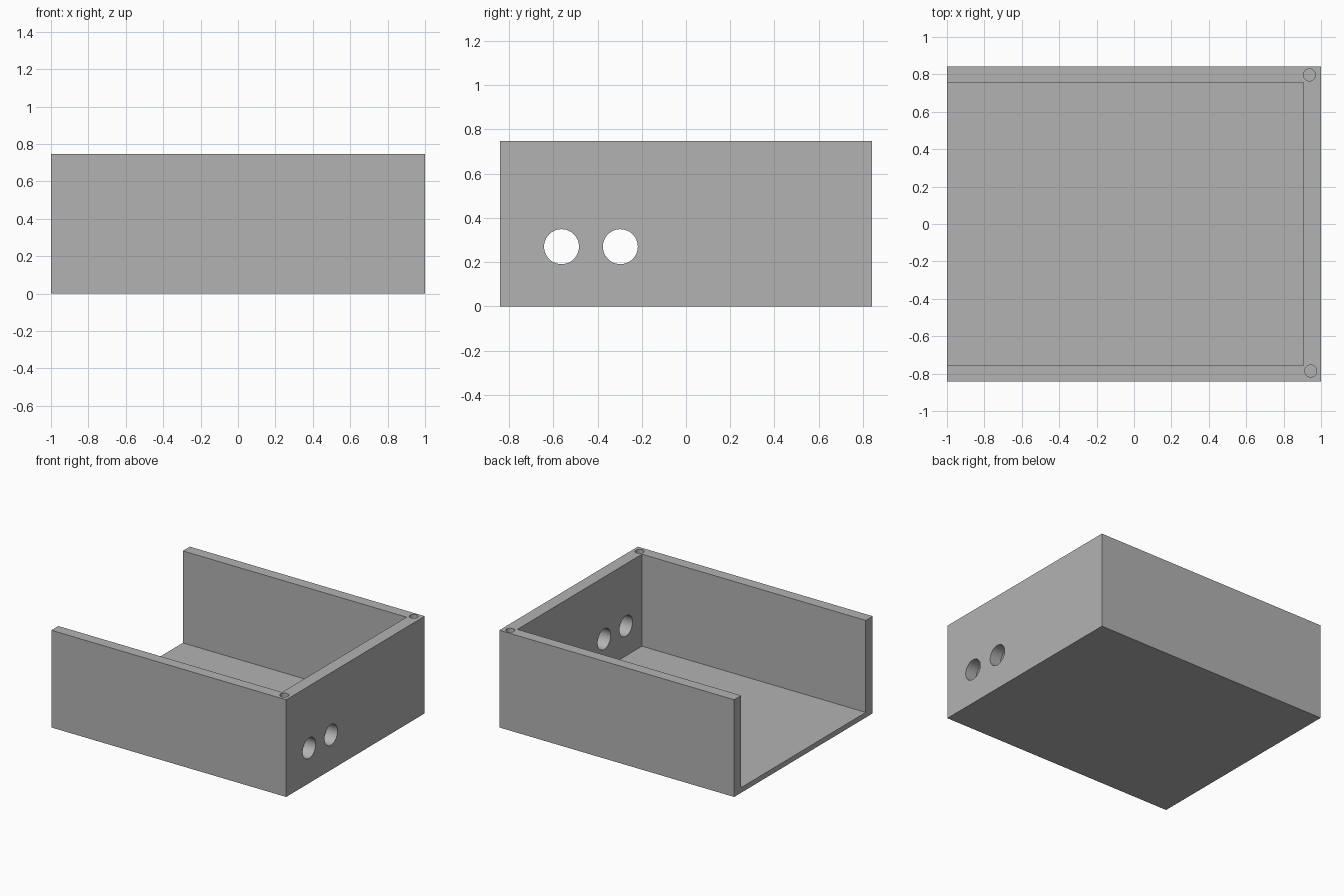
import bpy
from math import pi

if "Cube" in bpy.data.objects:
    bpy.data.objects.remove(bpy.data.objects["Cube"], do_unlink=True)

HALF_X, HALF_Y, HEIGHT = 1.0, 0.842, 0.748
WALL, END_WALL, FLOOR = 0.085, 0.095, 0.04

grey = bpy.data.materials.new("light_grey")
grey.use_nodes = True
colour = (0.45, 0.45, 0.45, 1)
grey.diffuse_color = colour
grey.node_tree.nodes["Principled BSDF"].inputs["Base Color"].default_value = colour


def box(name, low, high):
    """Box spanning two opposite corners."""
    centre = [(a + b) / 2 for a, b in zip(low, high)]
    bpy.ops.mesh.primitive_cube_add(size=1, location=centre)
    ob = bpy.context.object
    ob.name = name
    ob.scale = [b - a for a, b in zip(low, high)]
    bpy.ops.object.transform_apply(location=True, rotation=False, scale=True)
    ob.data.materials.append(grey)
    return ob


def rod(name, radius, depth, location, tilt=0):
    """Cylinder along z, or along x when tilted."""
    bpy.ops.mesh.primitive_cylinder_add(vertices=48, radius=radius, depth=depth,
                                        location=location, rotation=(0, tilt, 0))
    ob = bpy.context.object
    ob.name = name
    ob.data.materials.append(grey)
    return ob


def cut(target, cutter):
    """Subtract the cutter and remove it."""
    cutter.hide_render = True
    mod = target.modifiers.new("cut", "BOOLEAN")
    mod.operation, mod.solver, mod.object = "DIFFERENCE", "EXACT", cutter
    bpy.context.view_layer.objects.active = target
    bpy.ops.object.modifier_apply(modifier=mod.name)
    bpy.data.objects.remove(cutter, do_unlink=True)


# Enclosure body: a tray open at the top and at the -x end
body = box("enclosure_body", (-HALF_X, -HALF_Y, 0), (HALF_X, HALF_Y, HEIGHT))
cut(body, box("cavity_cutter", (-HALF_X - 0.2, WALL - HALF_Y, FLOOR),
              (HALF_X - END_WALL, HALF_Y - WALL, HEIGHT + 0.2)))

# Round cable ports through the end wall
for y in (-0.563, -0.297):
    cut(body, rod("port_cutter", 0.079, 0.4, (HALF_X, y, 0.27), pi / 2))

# Blind screw holes in the top corners
SCREW_DEPTH = 0.25
for x, y in ((0.938, 0.797), (0.945, -0.786)):
    cut(body, rod("screw_cutter", 0.032, SCREW_DEPTH * 2, (x, y, HEIGHT)))

# Smooth hole walls, sharp box edges
bpy.ops.object.select_all(action="DESELECT")
body.select_set(True)
bpy.context.view_layer.objects.active = body
bpy.ops.object.shade_smooth_by_angle(angle=pi / 6)
